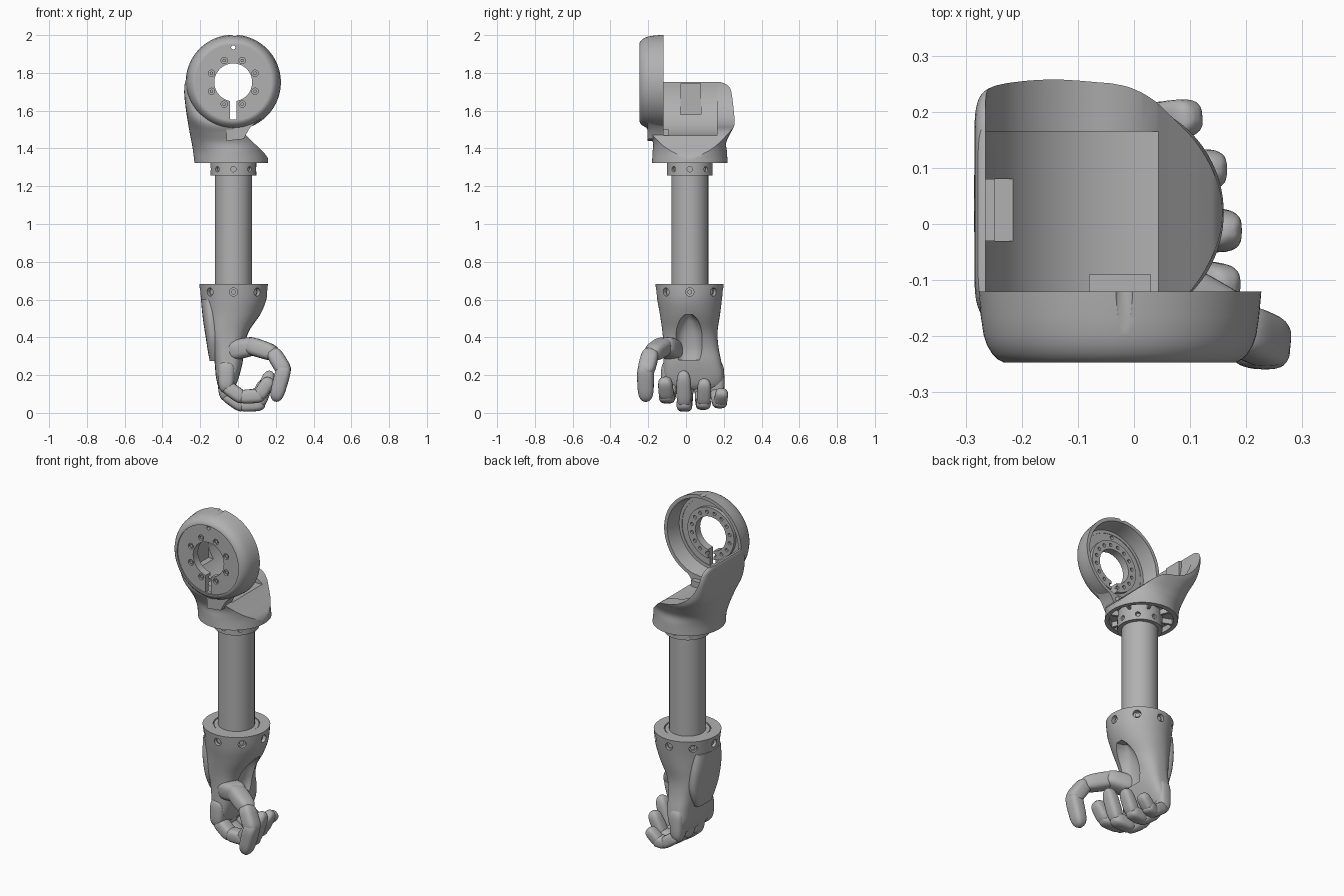
import bpy, bmesh
from math import sin, cos, pi, radians
from mathutils import Vector, Matrix

if "Cube" in bpy.data.objects:
    bpy.data.objects.remove(bpy.data.objects["Cube"])

grey = bpy.data.materials.new("neutral_grey")
grey.use_nodes = True
tone = (0.44, 0.44, 0.44, 1)
grey.diffuse_color = tone
grey.node_tree.nodes["Principled BSDF"].inputs["Base Color"].default_value = tone

AX, AY = -0.024, 0.02              # arm axis
RING = Vector((-0.025, 0, 1.75))   # shoulder ring centre


def finish(name, bm):
    bmesh.ops.recalc_face_normals(bm, faces=bm.faces)
    mesh = bpy.data.meshes.new(name)
    bm.to_mesh(mesh)
    bm.free()
    mesh.materials.append(grey)
    ob = bpy.data.objects.new(name, mesh)
    bpy.context.collection.objects.link(ob)
    return ob


def loft(name, rings, closed=False):
    bm = bmesh.new()
    loops = [[bm.verts.new(p) for p in ring] for ring in rings]
    n = len(rings[0])
    pairs = list(zip(loops, loops[1:]))
    if closed:
        pairs.append((loops[-1], loops[0]))
    else:
        bm.faces.new(loops[0])
        bm.faces.new(loops[-1])
    for a, b in pairs:
        for i in range(n):
            j = (i + 1) % n
            bm.faces.new((a[i], a[j], b[j], b[i]))
    return finish(name, bm)


def superellipse(n, count):
    for i in range(count):
        c, s = cos(2 * pi * i / count), sin(2 * pi * i / count)
        yield (abs(c) ** (2 / n) * (1 if c > 0 else -1),
               abs(s) ** (2 / n) * (1 if s > 0 else -1))


def smooth_keys(keys, steps=5):
    # Catmull-Rom between section keys
    out = []
    for i in range(len(keys) - 1):
        quad = [keys[max(i - 1, 0)], keys[i], keys[i + 1], keys[min(i + 2, len(keys) - 1)]]
        for k in range(steps):
            t = k / steps
            out.append([0.5 * (2 * b + (c - a) * t + (2 * a - 5 * b + 4 * c - d) * t * t
                        + (3 * b - a - 3 * c + d) * t ** 3) for a, b, c, d in zip(*quad)])
    return out + [list(keys[-1])]


def stack(name, keys, count=64):
    # keys: z, x min, x max, y min, y max, squareness
    rings = []
    for z, x0, x1, y0, y1, n in smooth_keys(keys):
        rings.append([((x0 + x1 + (x1 - x0) * u) / 2, (y0 + y1 + (y1 - y0) * v) / 2, z)
                      for u, v in superellipse(n, count)])
    return loft(name, rings)


def prism(name, outline, y0, y1):
    return loft(name, [[(x, y, z) for x, z in outline] for y in (y0, y1)])


def rods(name, ends, r, count=24):
    bm = bmesh.new()
    for a, b in ends:
        a, b = Vector(a), Vector(b)
        m = Matrix.Translation((a + b) / 2) @ (b - a).to_track_quat('Z', 'Y').to_matrix().to_4x4()
        bmesh.ops.create_cone(bm, cap_ends=True, segments=count, radius1=r, radius2=r,
                              depth=(b - a).length, matrix=m)
    return finish(name, bm)


def box(name, lo, hi):
    lo, hi = Vector(lo), Vector(hi)
    bm = bmesh.new()
    m = Matrix.Translation((lo + hi) / 2) @ Matrix.Diagonal((*(hi - lo), 1))
    bmesh.ops.create_cube(bm, size=1, matrix=m)
    return finish(name, bm)


def combine(ob, tool, how='DIFFERENCE'):
    mod = ob.modifiers.new("cut", 'BOOLEAN')
    mod.operation, mod.object, mod.solver = how, tool, 'EXACT'
    bpy.context.view_layer.objects.active = ob
    bpy.ops.object.modifier_apply(modifier=mod.name)
    bpy.data.objects.remove(tool)


def radial(z, r0, r1, count=8):
    return [((AX + r0 * cos(a), AY + r0 * sin(a), z), (AX + r1 * cos(a), AY + r1 * sin(a), z))
            for a in [2 * pi * i / count for i in range(count)]]


def segment(name, a, b, ra, rb, flat=0.92):
    # Rounded finger link from a to b; wide across y
    a, b = Vector(a), Vector(b)
    d = (b - a).normalized()
    side = (Vector((0, 1, 0)) - d * d.y).normalized()
    up = d.cross(side)
    length, rings = (b - a).length, []
    for k in range(17):
        end = -cos(pi * k / 16)
        t = 0.5 + 0.5 * end
        grow = max(1 - abs(end) ** 3.6, 0.02) ** (1 / 2.4)
        r = (ra + (rb - ra) * t) * grow
        p = a + d * (t * (length + ra + rb) - ra)
        rings.append([p + side * u * r + up * v * r * flat for u, v in superellipse(3, 28)])
    return loft(name, rings)


# Shoulder ring: rounded shell open to the back
shell = [(0.2, -0.247), (0.207, -0.247), (0.218, -0.241), (0.228, -0.231), (0.237, -0.216),
         (0.243, -0.198), (0.248, -0.165), (0.252, -0.12), (0.232, -0.12), (0.226, -0.15),
         (0.218, -0.212), (0.2, -0.212)]
ring = loft("shoulder_ring", [[(RING.x + r * cos(a), y, RING.z + r * sin(a)) for r, y in shell]
            for a in [2 * pi * i / 96 for i in range(96)]], closed=True)
combine(ring, rods("groove_cutter", [((-0.017, -0.2, 2.014), (-0.017, -0.1, 2.014))], 0.02))

# Face plate with hub, bolt holes and slot
def on_ring(r, a, y):
    return (RING.x + r * cos(a), y, RING.z + r * sin(a))

def through(r, count, y0, y1):
    angles = [2 * pi * (i + 0.5) / count for i in range(count)]
    return [(on_ring(r, a, y0), on_ring(r, a, y1)) for a in angles]

plate = rods("face_plate", [(RING + Vector((0, -0.24, 0)), RING + Vector((0, -0.215, 0)))], 0.203, 96)
hub = rods("hub_cutter", [(RING + Vector((0, -0.23, 0)), RING + Vector((0, -0.195, 0)))], 0.152, 64)
combine(plate, hub, 'UNION')
combine(plate, rods("bore_cutter", [(RING + Vector((0, -0.3, 0)), RING + Vector((0, -0.1, 0)))], 0.1, 64))
combine(plate, box("slot_cutter", (-0.043, -0.3, 1.552), (-0.007, -0.1, 1.7)))
combine(plate, rods("bolt_cutter", through(0.125, 8, -0.3, -0.228), 0.017))
combine(plate, rods("pin_cutter", through(0.125, 16, -0.208, -0.1), 0.01, 16))
combine(plate, rods("top_hole_cutter", [((RING.x, -0.3, 1.935), (RING.x, -0.1, 1.935))], 0.011))
rods("plate_bolts", through(0.125, 8, -0.236, -0.226), 0.009, 16)

# Upper bracket: flared body trimmed by a side profile and scooped out
bracket = stack("upper_bracket", [
    (1.322, -0.23, 0.16, -0.18, 0.22, 2), (1.38, -0.237, 0.155, -0.177, 0.217, 2),
    (1.43, -0.245, 0.15, -0.175, 0.213, 2.3), (1.48, -0.255, 0.14, -0.195, 0.235, 2.6),
    (1.53, -0.264, 0.12, -0.215, 0.258, 3.2), (1.6, -0.275, 0.12, -0.2, 0.257, 6),
    (1.68, -0.284, 0.12, -0.18, 0.25, 9), (1.72, -0.284, 0.12, -0.17, 0.243, 9),
    (1.74, -0.282, 0.12, -0.165, 0.225, 9), (1.752, -0.278, 0.12, -0.16, 0.195, 9)], 96)
outline = [(-0.4, 1.3), (0.3, 1.3), (0.17, 1.335), (0.158, 1.35), (0.14, 1.375), (0.115, 1.4),
           (0.085, 1.428), (0.06, 1.452), (0.04, 1.472), (0.015, 1.49), (-0.01, 1.502)]
outline += [(RING.x + 0.24 * cos(radians(-a)), RING.z + 0.24 * sin(radians(-a)))
            for a in range(95, 181, 5)]
outline += [(-0.265, 1.9), (-0.4, 1.9)]
combine(bracket, prism("outline_cutter", outline, -0.5, 0.5), 'INTERSECT')
combine(bracket, rods("scoop_cutter", [((0.005, -0.12, 1.735), (0.005, 0.165, 1.735))], 0.27, 96))
combine(bracket, box("notch_cutter", (-0.25, -0.03, 1.58), (-0.185, 0.08, 1.8)))
combine(bracket, rods("hollow_cutter", [((AX - 0.01, AY, 1.3), (AX - 0.01, AY, 1.355))], 0.172, 64))
box("wall_pad", (-0.27, -0.03, 1.6), (-0.248, 0.08, 1.745))
box("saddle_tab", (-0.08, -0.122, 1.45), (0.03, -0.09, 1.5))
prism("ring_neck", [(-0.06, 1.44), (0.03, 1.45), (0.043, 1.475), (0.06, 1.505), (0.09, 1.535),
                    (0.13, 1.563), (0.06, 1.53), (-0.06, 1.515)], -0.205, -0.12)

# Ribs under the bracket
for i in range(8):
    rib = box("bracket_rib", (0.1, -0.007, 1.325), (0.175, 0.007, 1.36))
    rib.matrix_world = Matrix.Translation((AX - 0.01, AY, 0)) @ Matrix.Rotation(pi * (i + 0.5) / 4, 4, 'Z')

# Collar and tube
collar = rods("tube_collar", [((AX, AY, 1.258), (AX, AY, 1.36))], 0.121, 64)
combine(collar, rods("collar_cutter", radial(1.29, 0.105, 0.15), 0.014))
rods("collar_screws", radial(1.29, 0.1, 0.112), 0.008, 16)
rods("arm_tube", [((AX, AY, 0.6), (AX, AY, 1.355))], 0.098, 64)

# Wrist cuff flowing into the palm
hand = stack("cuff_and_palm", [
    (0.683, -0.205, 0.158, -0.162, 0.2, 2), (0.6, -0.195, 0.15, -0.152, 0.19, 2),
    (0.52, -0.183, 0.118, -0.138, 0.18, 2.1), (0.43, -0.165, 0.064, -0.125, 0.167, 2.4),
    (0.35, -0.138, 0.035, -0.12, 0.172, 2.8), (0.27, -0.124, 0.025, -0.12, 0.187, 3.2),
    (0.2, -0.118, 0.008, -0.118, 0.198, 3.4), (0.15, -0.108, -0.01, -0.108, 0.19, 3),
    (0.125, -0.095, -0.03, -0.085, 0.165, 3)])
combine(hand, stack("palm_dish", [
    (0.28, 0.0, 0.3, -0.06, 0.09, 3), (0.34, -0.005, 0.3, -0.07, 0.1, 3),
    (0.43, 0.01, 0.3, -0.066, 0.096, 2.6), (0.49, 0.035, 0.3, -0.04, 0.07, 2.3),
    (0.52, 0.06, 0.3, -0.01, 0.04, 2)], 32))
combine(hand, rods("cuff_recess", [((AX, AY, 0.668), (AX, AY, 0.75))], 0.125, 64))
combine(hand, rods("screw_cutter", radial(0.64, 0.155, 0.25), 0.022))
rods("cuff_screws", radial(0.64, 0.14, 0.163), 0.013, 16)
rods("cuff_seal", [((AX, AY, 0.64), (AX, AY, 0.68))], 0.121, 64)

# Cover on the back of the hand
stack("back_cover", [
    (0.6, -0.196, -0.1, -0.09, 0.13, 2.2), (0.5, -0.186, -0.1, -0.105, 0.145, 2.5),
    (0.4, -0.171, -0.09, -0.1, 0.145, 3), (0.33, -0.16, -0.09, -0.075, 0.125, 3.4),
    (0.275, -0.15, -0.09, -0.045, 0.095, 3.4)], 48)

# Curled fingers: name, y at knuckle, y at tip, tip x, tip z, lowest z, width
for name, y0, y1, tx, tz, low, r in [
        ("index", -0.08, -0.112, 0.172, 0.182, 0.085, 0.041),
        ("middle", 0.0, -0.013, 0.172, 0.218, 0.042, 0.041),
        ("ring", 0.08, 0.098, 0.148, 0.175, 0.05, 0.039),
        ("little", 0.155, 0.192, 0.11, 0.118, 0.055, 0.036)]:
    path = [(-0.06, 0.25), (-0.063, low + 0.055), (0.015, low), (tx - 0.06, low + 0.005), (tx, tz)]
    pts = [(x, y0 + (y1 - y0) * i / 4, z) for i, (x, z) in enumerate(path)]
    for i, part in enumerate(("knuckle", "base", "middle", "tip")):
        a, b = Vector(pts[i]), Vector(pts[i + 1])
        trim = (b - a).normalized() * r * 0.55
        ra, rb = ((r + 0.012, r + 0.003) if i == 0 else (r, r * (0.92 if i == 3 else 1)))
        segment(f"{name}_finger_{part}", a + trim, b - trim * (1.5 if i == 3 else 0.4), ra, rb)

# Thumb
segment("thumb_mount", (-0.01, -0.075, 0.335), (0.06, -0.105, 0.35), 0.06, 0.055)
segment("thumb_base", (0.085, -0.125, 0.35), (0.17, -0.17, 0.322), 0.054, 0.048)
segment("thumb_middle", (0.2, -0.192, 0.298), (0.235, -0.208, 0.24), 0.046, 0.047)
segment("thumb_tip", (0.239, -0.215, 0.22), (0.207, -0.213, 0.1), 0.047, 0.041)

# Smooth shading with sharp edges kept
bpy.ops.object.select_all(action='DESELECT')
for ob in bpy.context.scene.objects:
    if ob.type == 'MESH':
        ob.select_set(True)
        bpy.context.view_layer.objects.active = ob
bpy.ops.object.shade_smooth_by_angle(angle=radians(35))
